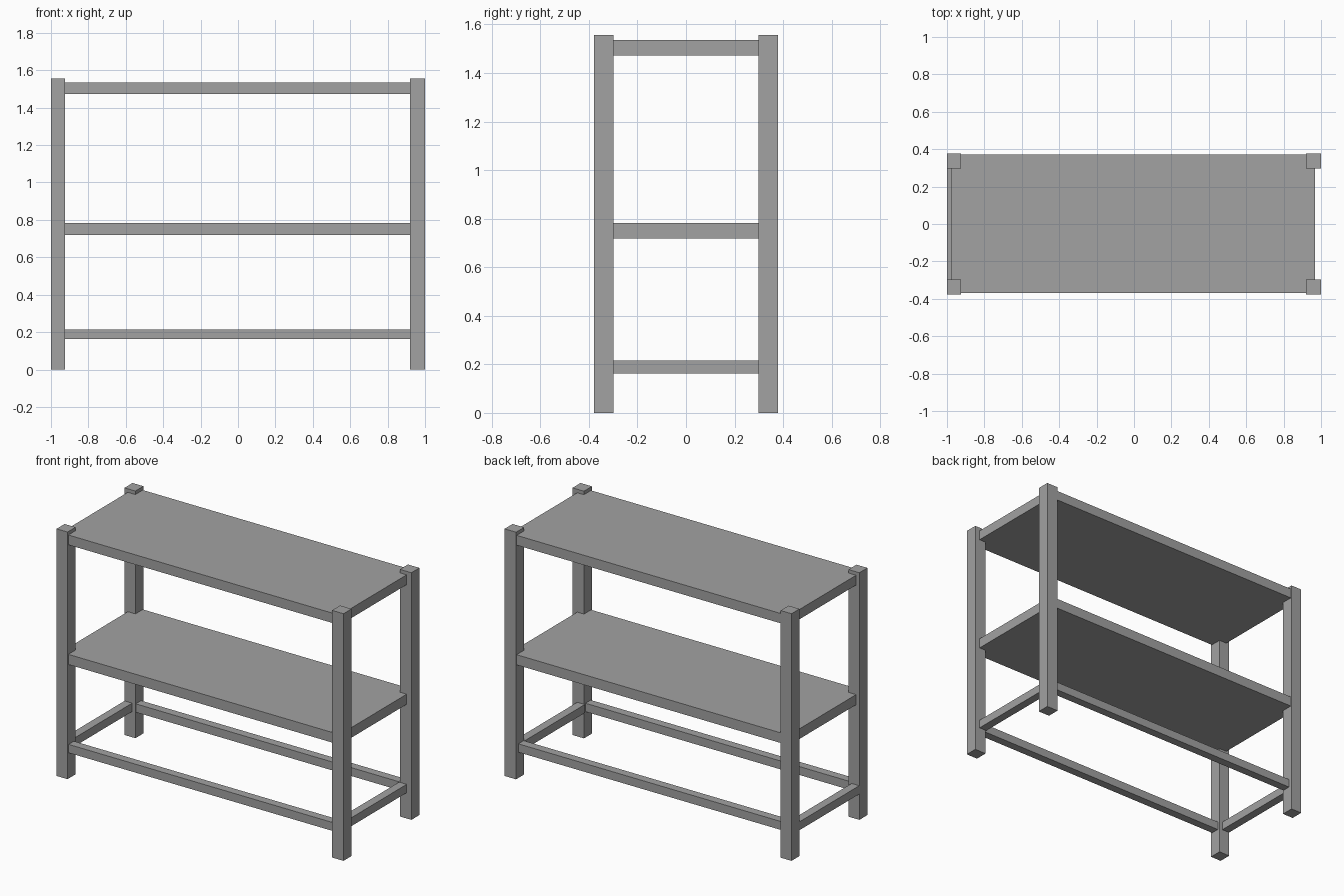
import bpy

cube = bpy.data.objects.get("Cube")
if cube:
    bpy.data.objects.remove(cube, do_unlink=True)

# Single grey finish
grey = bpy.data.materials.new("plain_grey")
grey.use_nodes = True
colour = (0.36, 0.36, 0.36, 1)
grey.diffuse_color = colour
grey.node_tree.nodes["Principled BSDF"].inputs["Base Color"].default_value = colour


def box(name, x, y, z):
    """Box from (low, high) ranges along each axis."""
    ranges = (x, y, z)
    bpy.ops.mesh.primitive_cube_add(size=1, location=[(a + b) / 2 for a, b in ranges])
    part = bpy.context.object
    part.name = name
    part.scale = [b - a for a, b in ranges]
    bpy.ops.object.transform_apply(location=False, rotation=False, scale=True)
    part.data.materials.append(grey)
    return part


HEIGHT = 1.557
LEFT, RIGHT = (0.92, 1.0), (-1.0, -0.924)
FRONT, BACK = (-0.378, -0.298), (0.298, 0.378)

# Corner posts
for side, x in (("left", LEFT), ("right", RIGHT)):
    for end, y in (("front", FRONT), ("back", BACK)):
        box(f"{end}_{side}_leg", x, y, (0, HEIGHT))

# Solid shelves, slightly inset from the posts
for name, z in (("top_shelf", (1.473, 1.535)), ("middle_shelf", (0.719, 0.783))):
    box(name, (-0.977, 0.967), (-0.369, 0.372), z)

# Open frame of rails near the floor
RAIL_Z, RAIL = (0.162, 0.215), 0.053
box("front_rail", (RIGHT[1], LEFT[0]), (-0.367, -0.367 + RAIL), RAIL_Z)
box("back_rail", (RIGHT[1], LEFT[0]), (0.355 - RAIL, 0.355), RAIL_Z)
box("left_rail", (0.967 - RAIL, 0.967), (FRONT[1], BACK[0]), RAIL_Z)
box("right_rail", (-0.999, -0.999 + RAIL), (FRONT[1], BACK[0]), RAIL_Z)
